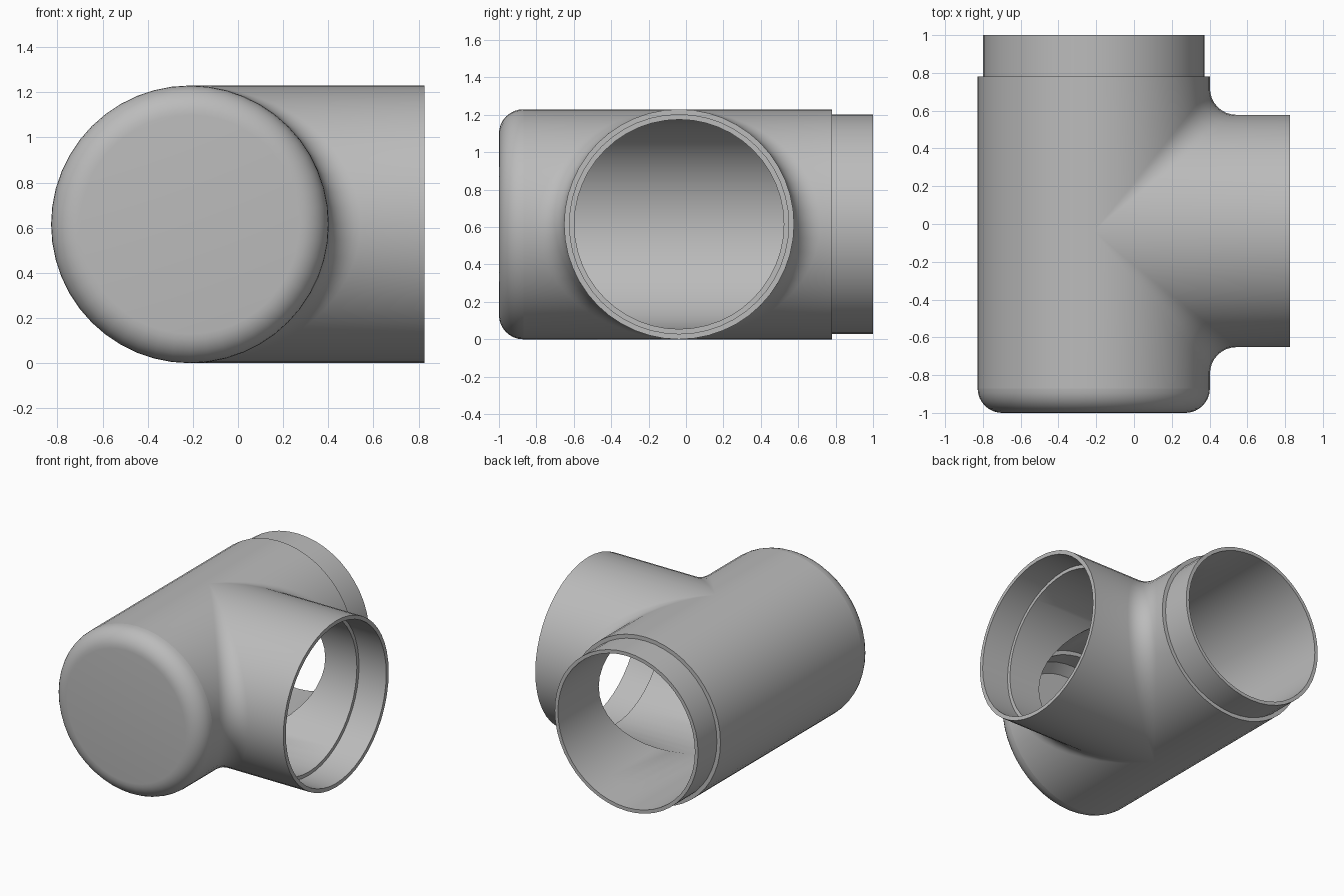
import bpy, bmesh
from math import sin, cos, pi, radians
from mathutils import Vector

cube = bpy.data.objects.get("Cube")
if cube:
    bpy.data.objects.remove(cube)

SIDES = 48
R, SOCKET, BORE = 0.615, 0.586, 0.56      # outer, socket and bore radii
FILLET = 0.14
CENTRE = Vector((-0.213, -0.037, R))      # where the two pipe axes cross
FRONT, EDGE, SHOULDER, BACK = -1.0, -0.87, 0.78, 1.0
BRANCH_END, STEP = 0.827, 0.605

grey = bpy.data.materials.new("grey plastic")
grey.use_nodes = True
colour = (0.5, 0.5, 0.5, 1)
grey.diffuse_color = colour
grey.node_tree.nodes["Principled BSDF"].inputs["Base Color"].default_value = colour

# angles measured from the side the branch leaves, starting straight down
ANGLES = [-pi / 2 + 2 * pi * i / SIDES for i in range(SIDES + 1)]
HALF = ANGLES[:SIDES // 2 + 1]


def main_point(r, t, y):
    return Vector((CENTRE.x + r * cos(t), y, CENTRE.z + r * sin(t)))


def branch_point(r, t, x):
    return Vector((x, CENTRE.y + r * cos(t), CENTRE.z + r * sin(t)))


def add_grid(bm, rows):
    """Skin a list of equally long point rows with quads."""
    verts = [[bm.verts.new(p) for p in row] for row in rows]
    for a, b in zip(verts, verts[1:]):
        for i in range(len(a) - 1):
            bm.faces.new((a[i], a[i + 1], b[i + 1], b[i]))


def lathe(bm, point, profile):
    add_grid(bm, [[point(r, t, s) for t in ANGLES] for r, s in profile])


def tee(bm, radius, fillet, front, back, end):
    """Two crossing pipe surfaces with an optional rolling-ball fillet."""
    reach = radius + fillet
    for side, stop in ((-1, front), (1, back)):
        near = [main_point(radius, t, CENTRE.y + side * reach * max(cos(t), 0))
                for t in ANGLES]
        add_grid(bm, [near, [main_point(radius, t, stop) for t in ANGLES]])
    add_grid(bm, [[branch_point(radius, t, CENTRE.x + reach * abs(cos(t))) for t in ANGLES],
                  [branch_point(radius, t, end) for t in ANGLES]])
    if fillet:
        for side in (-1, 1):
            rows = []
            for t in HALF:
                ball = CENTRE + reach * Vector((cos(t), side * cos(t), sin(t)))
                a = -Vector((cos(t), 0, sin(t)))
                b = -Vector((0, side * cos(t), sin(t)))
                ang = a.angle(b)
                row = []
                for i in range(9):
                    k = i / 8
                    if ang < 1e-4:
                        d = a
                    else:
                        d = (a * sin((1 - k) * ang) + b * sin(k * ang)) / sin(ang)
                    row.append(ball + fillet * d)
                rows.append(row)
            add_grid(bm, rows)


def finish(bm, name):
    bmesh.ops.remove_doubles(bm, verts=bm.verts, dist=0.0002)
    bmesh.ops.dissolve_degenerate(bm, edges=bm.edges, dist=0.0001)
    bmesh.ops.recalc_face_normals(bm, faces=bm.faces)
    mesh = bpy.data.meshes.new(name)
    bm.to_mesh(mesh)
    bm.free()
    mesh.materials.append(grey)
    obj = bpy.data.objects.new(name, mesh)
    bpy.context.collection.objects.link(obj)
    bpy.ops.object.select_all(action="DESELECT")
    obj.select_set(True)
    bpy.context.view_layer.objects.active = obj
    bpy.ops.object.shade_smooth_by_angle(angle=radians(30))


# tee body: outer skin, inner bores, end rings and the branch socket
bm = bmesh.new()
tee(bm, R, FILLET, EDGE, SHOULDER, BRANCH_END)
tee(bm, BORE, 0, EDGE, SHOULDER, STEP)
for y in (EDGE, SHOULDER):
    lathe(bm, main_point, [(R, y), (BORE, y)])
lathe(bm, branch_point, [(R, BRANCH_END), (SOCKET, BRANCH_END), (SOCKET, STEP), (BORE, STEP)])
finish(bm, "tee_body")

# narrower spigot at the back
bm = bmesh.new()
lathe(bm, main_point, [(BORE, SHOULDER), (SOCKET, SHOULDER), (SOCKET, BACK),
                       (BORE, BACK), (BORE, SHOULDER)])
finish(bm, "back_spigot")

# rounded end cap with a skirt that plugs into the bore
bm = bmesh.new()
round_r = EDGE - FRONT
curve = [(R - round_r * (1 - sin(a)), EDGE - round_r * cos(a))
         for a in (i * pi / 16 for i in range(9))]
lip = BORE - 0.002
lathe(bm, main_point, [(0, FRONT)] + curve + [
    (lip, EDGE), (lip, EDGE + 0.09), (lip - 0.03, EDGE + 0.09),
    (lip - 0.03, EDGE - 0.04), (lip - 0.09, FRONT + 0.03), (0, FRONT + 0.03)])
finish(bm, "end_cap")
